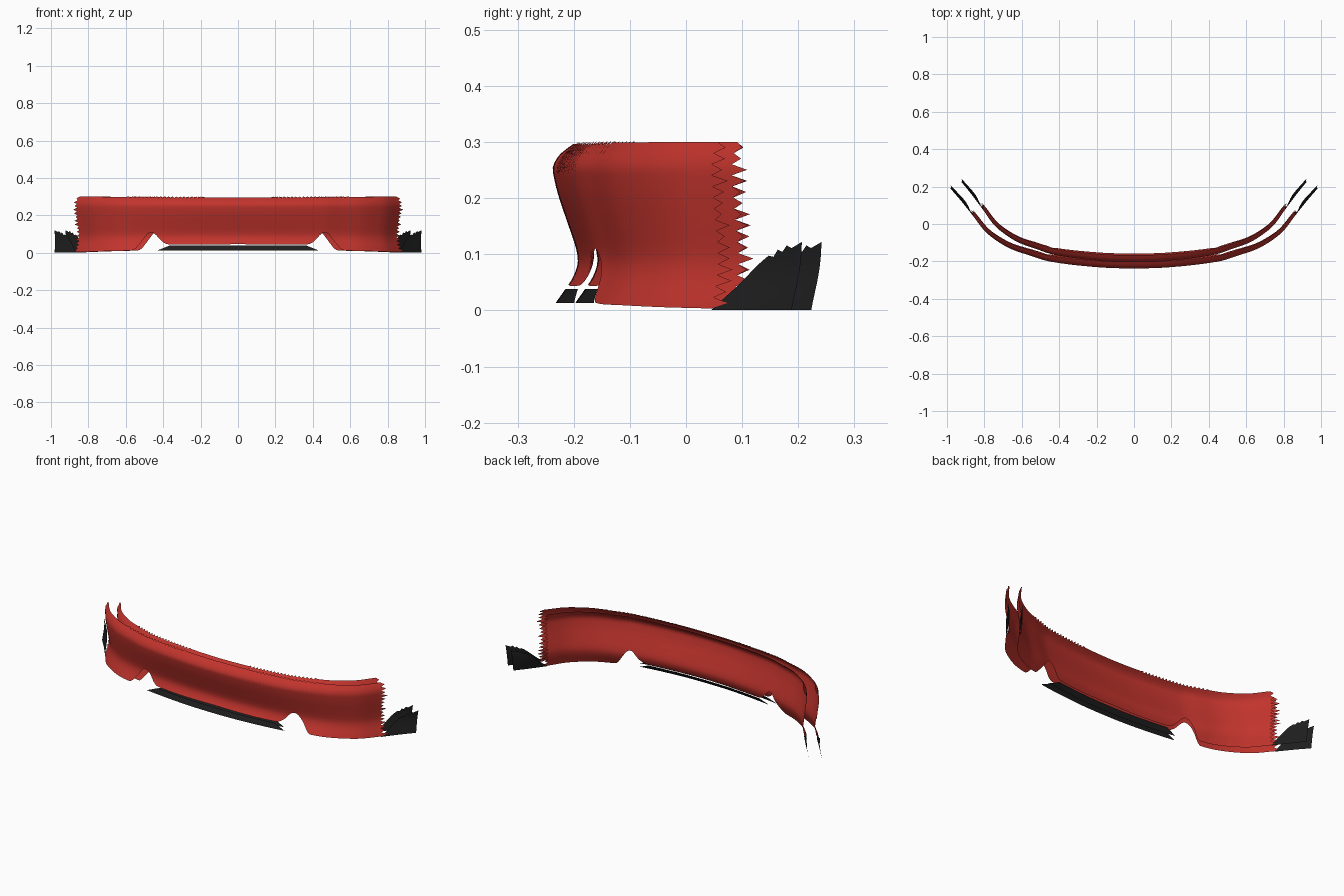
import bpy, bmesh, math, random

if "Cube" in bpy.data.objects:
    bpy.data.objects.remove(bpy.data.objects["Cube"])

random.seed(4)

# Half plan curve (x, y), section setback (z, inset), and edge heights
PLAN = [(0, -.237), (.2, -.23), (.45, -.2), (.56, -.167), (.66, -.132), (.74, -.085),
        (.8, -.035), (.865, .05), (.925, .125), (.99, .2)]
SECTION = [(0, -.002), (.012, .004), (.038, .022), (.06, .036), (.085, .044), (.11, .041),
           (.15, .028), (.2, .011), (.235, .002), (.257, 0), (.28, .014), (.295, .034), (.31, .05)]
BOTTOM = [(0, .046), (.37, .045), (.41, .06), (.45, .1), (.475, .11), (.495, .1),
          (.52, .068), (.553, .02), (.575, .013), (.7, .009), (.9, .002)]
FIN_TOP = [(.862, .002), (.89, .04), (.92, .082), (.95, .108), (1, .13)]


def curve(pts, t):
    """Smooth Hermite interpolation through the points."""
    t = min(max(t, pts[0][0]), pts[-1][0])
    n = len(pts)

    def slope(i):
        if i == 0:
            return 0 if pts is PLAN else (pts[1][1] - pts[0][1]) / (pts[1][0] - pts[0][0])
        a, b = pts[i - 1], pts[min(i + 1, n - 1)]
        return (b[1] - a[1]) / (b[0] - a[0])
    i = next(k for k in range(n - 1) if t <= pts[k + 1][0])
    (x0, y0), (x1, y1) = pts[i], pts[i + 1]
    h = x1 - x0
    u = (t - x0) / h
    return ((2*u**3 - 3*u**2 + 1) * y0 + (u**3 - 2*u**2 + u) * h * slope(i)
            + (3*u**2 - 2*u**3) * y1 + (u**3 - u**2) * h * slope(i + 1))


def place(x, z, layer):
    """Put a point on the outer skin (layer 0) or inner skin (layer 1)."""
    a, s = abs(x), math.copysign(1, x)
    m = (curve(PLAN, a + .005) - curve(PLAN, max(a - .005, 0))) / .01
    if a > .98:
        m = 1.15
    d = curve(SECTION, z) * (1 - .75 * a * a) / math.hypot(1, m)
    px, py = x - s * m * d, curve(PLAN, a) + d
    return (px * (1 - .06 * layer), py + .035 * layer, z)


def sheet(name, grid, layer, mat):
    """Quad sheet from a grid of (x, z) columns."""
    bm = bmesh.new()
    vs = [[bm.verts.new(place(x, z, layer)) for x, z in col] for col in grid]
    for a, b in zip(vs, vs[1:]):
        for j in range(len(a) - 1):
            bm.faces.new((a[j], b[j], b[j + 1], a[j + 1]))
    bmesh.ops.remove_doubles(bm, verts=bm.verts, dist=1e-5)
    me = bpy.data.meshes.new(name)
    bm.to_mesh(me)
    bm.free()
    me.materials.append(mat)
    for p in me.polygons:
        p.use_smooth = True
    ob = bpy.data.objects.new(name, me)
    bpy.context.collection.objects.link(ob)


def material(name, rgb):
    m = bpy.data.materials.new(name)
    m.diffuse_color = (*rgb, 1)
    m.use_nodes = True
    m.node_tree.nodes["Principled BSDF"].inputs["Base Color"].default_value = m.diffuse_color
    return m


red = material("red paint", (.54, .034, .026))
black = material("black plastic", (.013, .013, .013))

ROWS, COLS = 30, 160
END = .862

for layer, skin in enumerate(("outer", "inner")):
    # Main bumper skin with ragged ends and a ragged top edge
    grid = []
    for i in range(COLS + 1):
        x = END * (2 * i / COLS - 1)
        a = abs(x)
        lo, hi = curve(BOTTOM, a), .296 + .004 * min(1, a / .8)
        if .2 < a < .6:
            hi += .007 * (i % 2) - .004
        col = [(x, lo + (hi - lo) * j / ROWS) for j in range(ROWS + 1)]
        if i in (0, COLS):
            s = math.copysign(1, x)
            col = [(x + s * (.022 * (j % 2) * random.uniform(.4, 1)), z)
                   for j, (_, z) in enumerate(col)]
        grid.append(col)
    sheet(skin + "_bumper_skin", grid, layer, red)

    # Black lip under the middle, tapering to its lower corners
    grid = []
    for i in range(41):
        t = 2 * i / 40 - 1
        grid.append([(t * (.43 - .06 * j / 4), .013 + .025 * j / 4) for j in range(5)])
    sheet(skin + "_lip", grid, layer, black)

    # Black corner fins with ragged rear tops
    for s, side in ((1, "right"), (-1, "left")):
        grid = []
        for i in range(17):
            x = .862 + .118 * i / 16
            top = curve(FIN_TOP, x) - (.008 * (i % 2) if i > 10 else 0)
            grid.append([(s * (x + (.01 * j / 8 if i == 16 else 0)), .001 + (top - .001) * j / 8)
                         for j in range(9)])
        sheet(f"{skin}_fin_{side}", grid[::s], layer, black)
